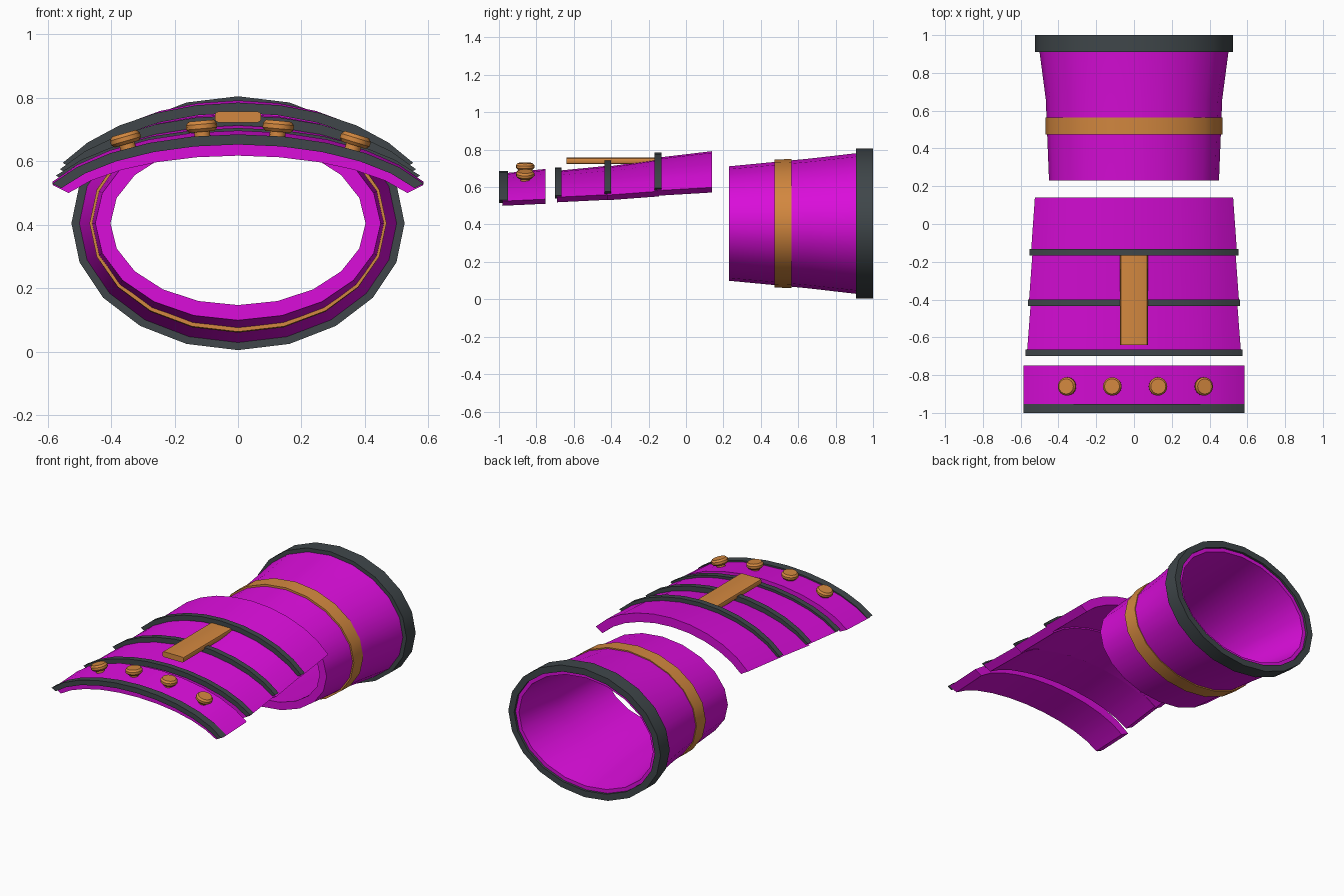
import bpy, bmesh, math
from mathutils import Matrix, Vector

cube = bpy.data.objects.get("Cube")
if cube:
    bpy.data.objects.remove(cube)

CZ = 0.405  # height of the common axis of cuff and plates


def material(name, r, g, b):
    m = bpy.data.materials.new(name)
    m.use_nodes = True
    m.diffuse_color = (r, g, b, 1)
    m.node_tree.nodes["Principled BSDF"].inputs["Base Color"].default_value = (r, g, b, 1)
    return m


MAGENTA = material("magenta", 0.70, 0.004, 0.70)
DARK = material("dark_grey", 0.05, 0.062, 0.068)
BRASS = material("brass", 0.65, 0.245, 0.05)


def finish(bm, name, mat):
    bmesh.ops.recalc_face_normals(bm, faces=bm.faces)
    mesh = bpy.data.meshes.new(name)
    bm.to_mesh(mesh)
    bm.free()
    mesh.materials.append(mat)
    ob = bpy.data.objects.new(name, mesh)
    bpy.context.collection.objects.link(ob)
    bpy.ops.object.select_all(action="DESELECT")
    ob.select_set(True)
    bpy.context.view_layer.objects.active = ob
    bpy.ops.object.shade_smooth_by_angle(angle=math.radians(30))
    return ob


def shell(name, mat, stations, thick, half=180, segs=20):
    """Thick elliptical shell along y; stations are (y, rx, rz) of the outside."""
    bm = bmesh.new()
    closed = half == 180
    loop = [(y, rx, rz) for y, rx, rz in stations]
    loop += [(y, rx - thick, rz - thick) for y, rx, rz in reversed(stations)]
    rows = []
    for i in range(segs if closed else segs + 1):
        t = math.radians(-half + 2 * half * i / segs)
        rows.append([bm.verts.new((rx * math.sin(t), y, CZ + rz * math.cos(t)))
                     for y, rx, rz in loop])
    k = len(loop)
    for i in range(segs):
        a, b = rows[i], rows[(i + 1) % len(rows)]
        for j in range(k):
            n = (j + 1) % k
            bm.faces.new((a[j], a[n], b[n], b[j]))
    if not closed:
        bm.faces.new(rows[0])
        bm.faces.new(rows[-1])
    return finish(bm, name, mat)


# Forearm cuff with its brass band and dark rim
shell("cuff", MAGENTA, [(0.23, 0.45, 0.306), (0.66, 0.467, 0.347),
                        (0.91, 0.50, 0.376), (0.985, 0.51, 0.385)], 0.048)
shell("cuff_band", BRASS, [(0.473, 0.468, 0.342), (0.565, 0.468, 0.345)], 0.03)
shell("cuff_rim", DARK, [(0.91, 0.525, 0.40), (1.0, 0.525, 0.40)], 0.04)

# Curved hand plates: half angle, front and back (y, rx, rz)
plates = {
    "knuckle_plate": (63.5, (-0.98, 0.652, 0.268), (-0.75, 0.654, 0.292)),
    "hand_plate_front": (60, (-0.69, 0.655, 0.282), (-0.405, 0.63, 0.31)),
    "hand_plate_middle": (60, (-0.42, 0.643, 0.304), (-0.145, 0.62, 0.345)),
    "hand_plate_back": (60, (-0.155, 0.63, 0.352), (0.14, 0.606, 0.387)),
}
for name, (half, front, back) in plates.items():
    shell(name, MAGENTA, [front, back], 0.055, half, 10)

# Dark trim along the front edge of each plate: half angle, y range, rx, rz
trims = [(63.5, -1.0, -0.953, 0.654, 0.28), (60, -0.70, -0.665, 0.663, 0.30),
         (60, -0.435, -0.40, 0.648, 0.34), (60, -0.168, -0.132, 0.638, 0.38)]
for i, (half, y0, y1, rx, rz) in enumerate(trims):
    shell(f"plate_trim_{i + 1}", DARK, [(y0, rx, rz), (y1, rx, rz)], 0.032, half, 10)

# Brass bar over the hand, with its long edges chamfered
bm = bmesh.new()
bmesh.ops.create_cube(bm, size=1, matrix=Matrix.Translation((0, -0.4, 0.74))
                      @ Matrix.Diagonal((0.146, 0.48, 0.034, 1)))
long_edges = [e for e in bm.edges if abs(e.verts[0].co.y - e.verts[1].co.y) > 0.1]
bmesh.ops.bevel(bm, geom=long_edges, offset=0.011, segments=2, profile=0.5, affect="EDGES")
finish(bm, "hand_bar", BRASS)

# Knuckle studs: short neck and rounded button, tilted with the plate
profile = [(0.025, -0.045), (0.025, -0.018), (0.04, -0.018), (0.049, -0.008),
           (0.049, 0.006), (0.04, 0.017)]
for i, (x, z, tilt) in enumerate([(-0.355, 0.672, -16), (-0.115, 0.711, -5),
                                  (0.127, 0.711, 5), (0.37, 0.668, 17)]):
    bm = bmesh.new()
    rings = [[bm.verts.new((r * math.cos(a), r * math.sin(a), h))
              for a in (math.tau * s / 16 for s in range(16))] for r, h in profile]
    for lo, hi in zip(rings, rings[1:]):
        for s in range(16):
            n = (s + 1) % 16
            bm.faces.new((lo[s], lo[n], hi[n], hi[s]))
    bm.faces.new(rings[0])
    bm.faces.new(rings[-1])
    bm.transform(Matrix.Translation(Vector((x, -0.86, z)))
                 @ Matrix.Rotation(math.radians(tilt), 4, "Y"))
    finish(bm, f"knuckle_stud_{i + 1}", BRASS)
